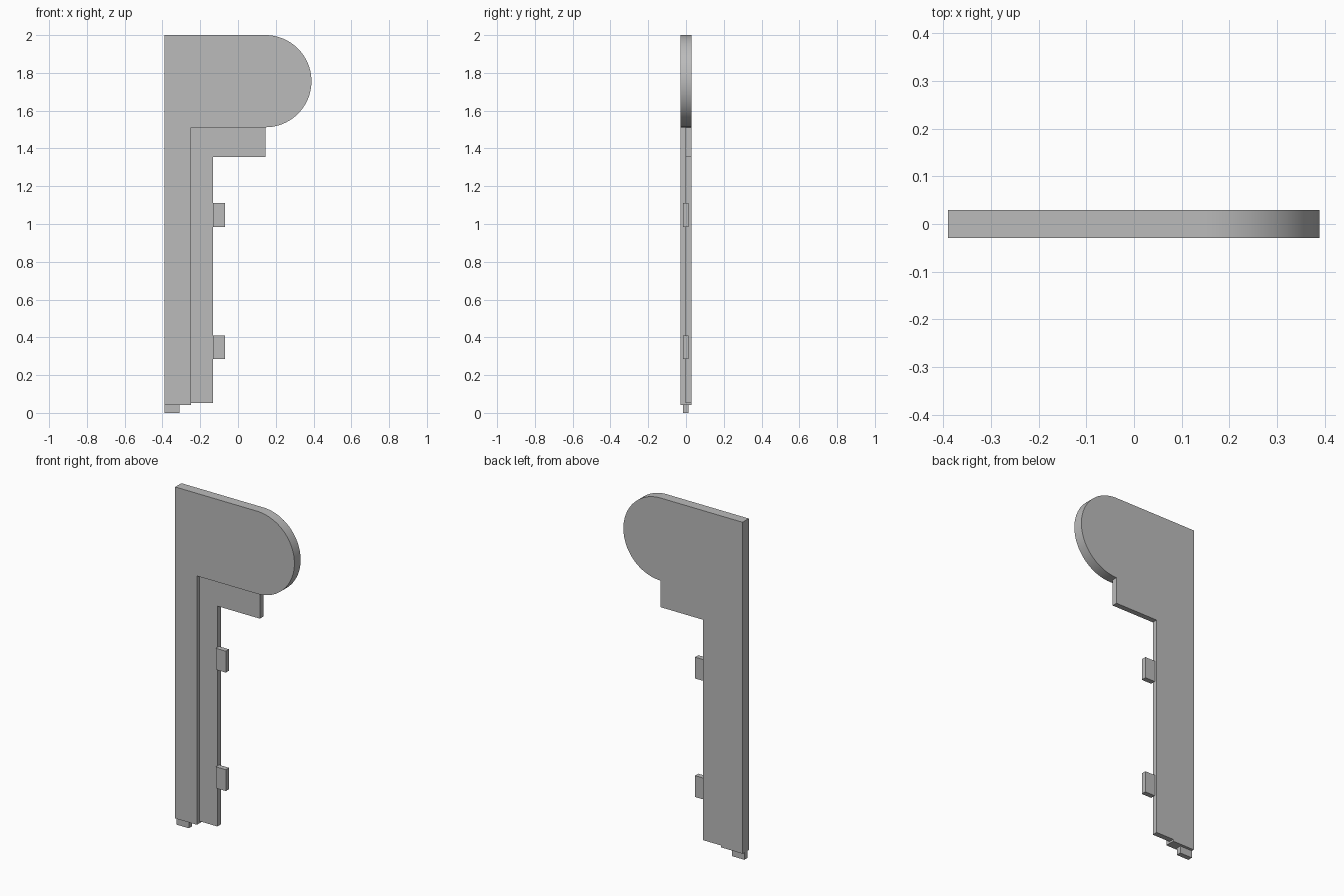
import bpy
import bmesh
import math

default_cube = bpy.data.objects.get("Cube")
if default_cube:
    bpy.data.objects.remove(default_cube, do_unlink=True)

grey = bpy.data.materials.new("plain_grey")
grey.use_nodes = True
colour = (0.5, 0.5, 0.5, 1)
grey.diffuse_color = colour
grey.node_tree.nodes["Principled BSDF"].inputs["Base Color"].default_value = colour


def plate(name, outline, y0, y1):
    """Extrude an x-z outline from y0 to y1."""
    bm = bmesh.new()
    face = bm.faces.new([bm.verts.new((x, y0, z)) for x, z in outline])
    ext = bmesh.ops.extrude_face_region(bm, geom=[face])
    moved = [v for v in ext["geom"] if isinstance(v, bmesh.types.BMVert)]
    bmesh.ops.translate(bm, verts=moved, vec=(0, y1 - y0, 0))
    bmesh.ops.recalc_face_normals(bm, faces=bm.faces)
    mesh = bpy.data.meshes.new(name)
    bm.to_mesh(mesh)
    bm.free()
    mesh.materials.append(grey)
    obj = bpy.data.objects.new(name, mesh)
    bpy.context.collection.objects.link(obj)
    return obj


def block(name, x0, x1, z0, z1, y0, y1):
    return plate(name, [(x0, z0), (x1, z0), (x1, z1), (x0, z1)], y0, y1)


LEFT, POST, FRONT, BACK = -0.39, -0.248, -0.029, 0.029
STEP = -0.003
CX, CZ, R = 0.145, 1.756, 0.244
SEGMENTS = 48

# Thick post with a rounded head
arc = [(CX + R * math.cos(a), CZ + R * math.sin(a))
       for a in (math.pi * (i / SEGMENTS - 0.5) for i in range(SEGMENTS + 1))]
outline = [(LEFT, 0.042), (POST, 0.042), (POST, CZ - R)] + arc + [(LEFT, CZ + R)]
body = plate("post_and_head", outline, FRONT, BACK)
bpy.context.view_layer.objects.active = body
body.select_set(True)
bpy.ops.object.shade_smooth_by_angle(angle=math.radians(30))

# Thin stepped flange, flush with the back
plate("back_flange", [(POST, 0.053), (-0.133, 0.053), (-0.133, 1.355),
                      (CX, 1.355), (CX, CZ - R), (POST, CZ - R)], STEP, BACK)

# Side tabs and bottom foot
for name, z in (("lower_tab", 0.285), ("upper_tab", 0.985)):
    block(name, -0.133, -0.068, z, z + 0.126, -0.017, 0.013)
block("foot", LEFT, -0.31, 0, 0.042, -0.016, 0.013)
